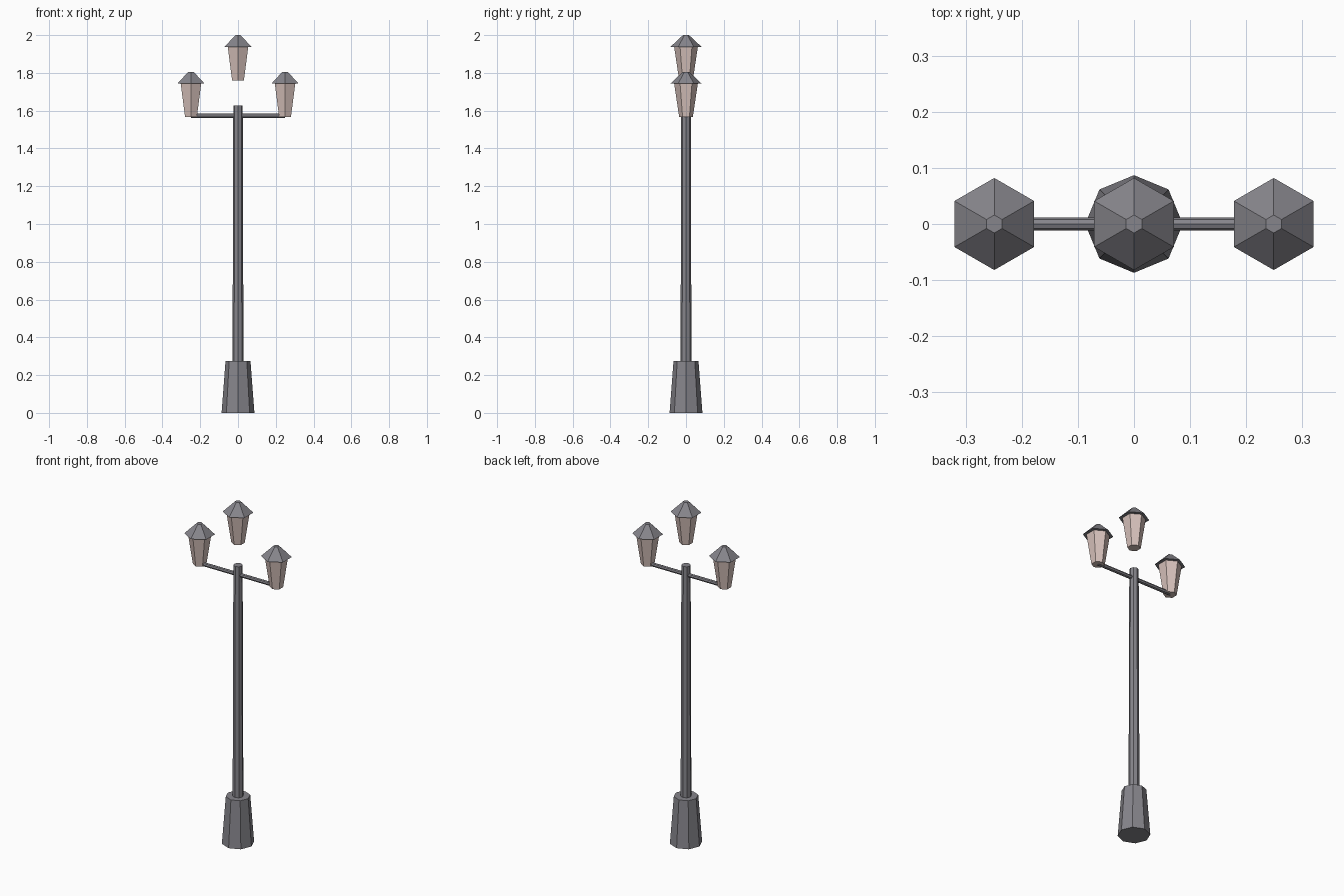
import bpy
from math import pi

cube = bpy.data.objects.get("Cube")
if cube:
    bpy.data.objects.remove(cube, do_unlink=True)


def material(name, colour):
    m = bpy.data.materials.new(name)
    m.use_nodes = True
    m.diffuse_color = colour
    m.node_tree.nodes["Principled BSDF"].inputs["Base Color"].default_value = colour
    return m


metal = material("grey metal", (0.24, 0.235, 0.26, 1))
glass = material("pale pink glass", (0.68, 0.54, 0.50, 1))


def tapered(name, sides, r_low, r_high, low, high, mat, x=0.0, turn=0.0):
    """Flat-sided frustum standing between two heights."""
    bpy.ops.mesh.primitive_cone_add(vertices=sides, radius1=r_low, radius2=r_high,
                                    depth=high - low, location=(x, 0, (low + high) / 2),
                                    rotation=(0, 0, turn))
    ob = bpy.context.object
    ob.name = name
    ob.data.materials.append(mat)
    return ob


def lantern(side, x, z):
    """Six-sided glass with an overhanging cap, corners facing front and back."""
    tapered(side + "_lantern_glass", 6, 0.036, 0.063, z, z + 0.18, glass, x)
    tapered(side + "_lantern_cap", 6, 0.082, 0.016, z + 0.178, z + 0.24, metal, x)


# Post
tapered("base", 8, 0.087, 0.066, 0, 0.275, metal)
tapered("pole", 8, 0.029, 0.025, 0.27, 1.628, metal)

# Crossbar
bar = tapered("crossbar", 8, 0.0115, 0.0115, -0.25, 0.25, metal, turn=pi / 8)
bar.location = (0, 0, 1.573)
bar.rotation_euler = (0, pi / 2, 0)

# Lanterns, the middle one floating above the pole
for side, x, z in (("left", 0.249, 1.566), ("right", -0.249, 1.566), ("middle", 0, 1.76)):
    lantern(side, x, z)
